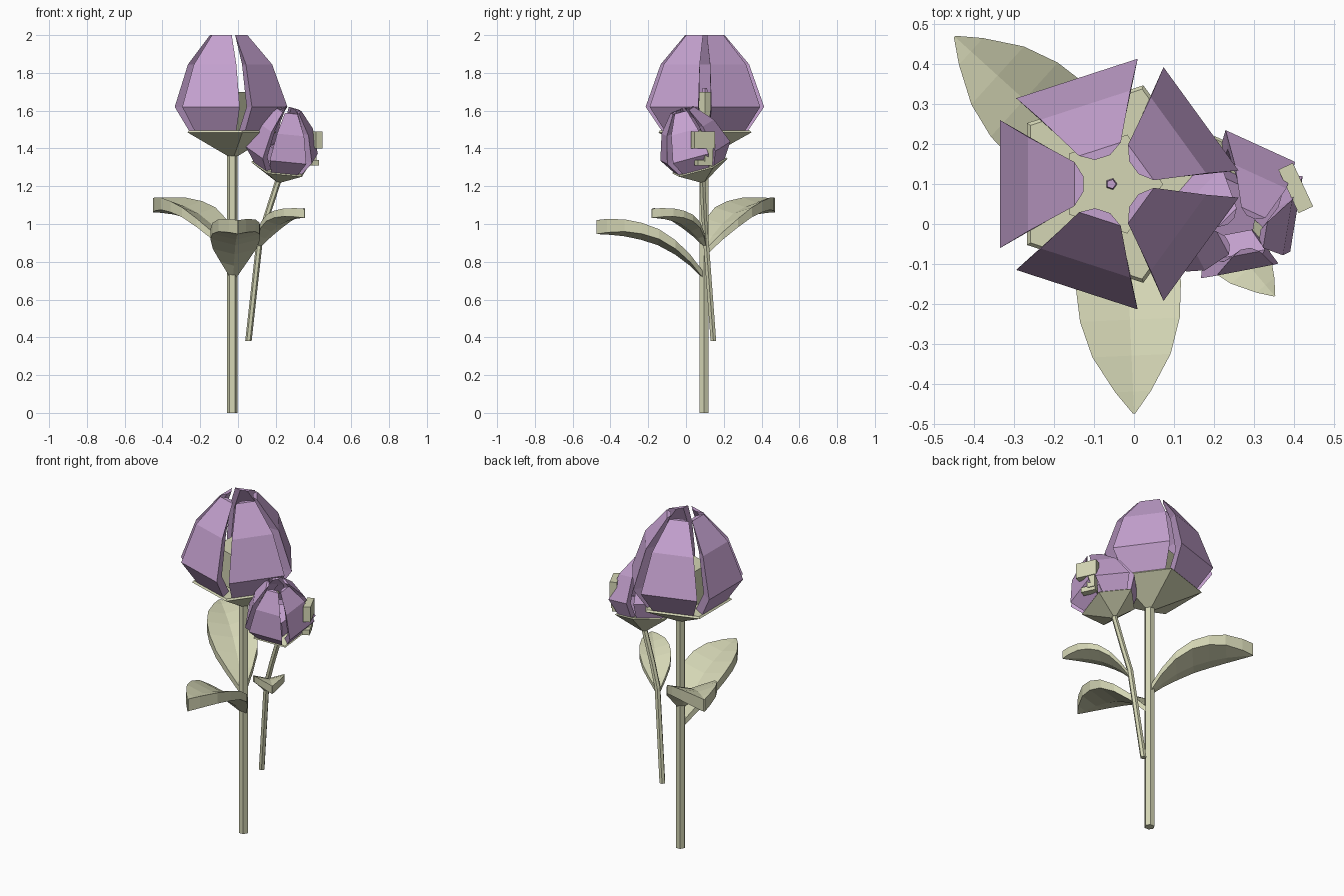
import bpy, bmesh
from math import sin, cos, radians, pi
from mathutils import Vector, Matrix

if "Cube" in bpy.data.objects:
    bpy.data.objects.remove(bpy.data.objects["Cube"])


def material(name, col):
    m = bpy.data.materials.new(name)
    m.diffuse_color = (*col, 1)
    m.use_nodes = True
    m.node_tree.nodes["Principled BSDF"].inputs["Base Color"].default_value = m.diffuse_color
    return m


PURPLE = material("petal_purple", (0.56, 0.36, 0.63))
OLIVE = material("pale_olive", (0.66, 0.67, 0.46))


def loft(name, rings, mat, matrix=Matrix()):
    """Closed solid through rings of equal point count."""
    bm = bmesh.new()
    vs = [[bm.verts.new(matrix @ Vector(p)) for p in r] for r in rings]
    n = len(rings[0])
    for a, b in zip(vs, vs[1:]):
        for i in range(n):
            j = (i + 1) % n
            bm.faces.new((a[i], a[j], b[j], b[i]))
    bm.faces.new(vs[0][::-1])
    bm.faces.new(vs[-1])
    bmesh.ops.remove_doubles(bm, verts=bm.verts, dist=1e-5)
    bmesh.ops.recalc_face_normals(bm, faces=bm.faces)
    me = bpy.data.meshes.new(name)
    bm.to_mesh(me)
    bm.free()
    me.materials.append(mat)
    ob = bpy.data.objects.new(name, me)
    bpy.context.collection.objects.link(ob)
    return ob


def ring(r, z, n=5, phase=0.0, c=(0, 0)):
    return [(c[0] + r * cos(phase + 2 * pi * i / n),
             c[1] + r * sin(phase + 2 * pi * i / n), z) for i in range(n)]


def flower(name, matrix, phase, neck, core_top, core_mat):
    # sepal cup with its corners between the petals
    gap = radians(phase + 36)
    loft(name + "_sepal", [ring(0.03, 0, 5, gap, neck), ring(0.26, 0.125, 5, gap),
                           ring(0.25, 0.135, 5, gap)], OLIVE, matrix)
    # heart of the bloom
    loft(name + "_core", [ring(0.13, 0.13, 5, gap), ring(0.13, core_top, 5, gap)],
         core_mat, matrix)
    loft(name + "_pistil", [ring(0.015, core_top, 5, gap),
                            ring(0.012, core_top + 0.02, 5, gap)], PURPLE, matrix)
    # five thick petals: height, outer radius, half width, inner radius, inner half width
    prof = [(0.13, 0.200, 0.115, 0.13, 0.075), (0.26, 0.278, 0.160, 0.21, 0.115),
            (0.485, 0.208, 0.118, 0.155, 0.08), (0.64, 0.092, 0.055, 0.07, 0.02)]
    rings = [[(ro, -wo, z), (ro, wo, z), (ri, wi, z), (ri, -wi, z)]
             for z, ro, wo, ri, wi in prof]
    for k in range(5):
        rot = Matrix.Rotation(radians(phase + 72 * k), 4, 'Z')
        loft(f"{name}_petal_{k + 1}", rings, PURPLE, matrix @ rot)


def leaf(name, base, tip, scale):
    # distance along, midrib height, half width
    prof = [(0.0, 0.04, 0.015), (0.07, 0.115, 0.07), (0.15, 0.18, 0.115),
            (0.24, 0.235, 0.132), (0.33, 0.27, 0.125), (0.42, 0.295, 0.098),
            (0.51, 0.31, 0.045), (0.565, 0.315, 0.003)]
    d = Vector((tip[0] - base[0], tip[1] - base[1], 0))
    rot = Vector((1, 0, 0)).rotation_difference(d).to_matrix().to_4x4()
    m = Matrix.Translation(base) @ rot @ Matrix.Scale(scale, 4)
    rings = []
    for h, z, w in prof:
        e = z + 0.25 * w
        t = 0.035 + 0.07 * min(h, 0.55) / 0.55 * 0.55
        rings.append([(h, -w, e), (h, 0, z), (h, w, e),
                      (h, w, e - t), (h, 0, z - t), (h, -w, e - t)])
    loft(name, rings, OLIVE, m)


def box(name, lo, hi, matrix):
    loft(name, [[(lo[0], lo[1], z), (hi[0], lo[1], z), (hi[0], hi[1], z),
                 (lo[0], hi[1], z)] for z in (lo[2], hi[2])], OLIVE, matrix)


# stems
loft("main_stem", [ring(0.028, z, 6, 0, (-0.03, 0.095)) for z in (0, 1.37)], OLIVE)
path = [(0.055, 0.145, 0.38), (0.085, 0.125, 0.65), (0.115, 0.105, 0.92),
        (0.155, 0.095, 1.05), (0.215, 0.087, 1.235)]
loft("side_stem", [ring(0.017, z, 6, 0, (x, y)) for x, y, z in path], OLIVE)

# blooms
flower("large_flower", Matrix.Translation((-0.057, 0.1, 1.36)), 36,
       (0.027, -0.005), 0.34, OLIVE)
tilt = Vector((0, 0, 1)).rotation_difference(Vector((0.06, -0.115, 0.39)))
flower("small_flower", Matrix.Translation((0.215, 0.09, 1.225))
       @ tilt.to_matrix().to_4x4() @ Matrix.Scale(0.62, 4), -80, (0, 0), 0.3, PURPLE)

# leaves
leaf("front_leaf", (-0.025, 0.09, 0.705), (0.0, -0.47), 1.0)
leaf("back_leaf", (-0.03, 0.09, 0.82), (-0.45, 0.47), 1.0)
leaf("side_leaf", (0.115, 0.1, 0.875), (0.352, -0.18), 0.65)

# small bracket-like bract on the side bloom
m = Matrix.Translation((0.405, 0.09, 1.4)) @ Matrix.Rotation(radians(25), 4, 'Z')
box("bract_plate", (-0.02, -0.06, 0.0), (0.02, 0.06, 0.09), m)
box("bract_tongue", (-0.02, 0.005, -0.07), (0.015, 0.05, 0.0), m)
box("bract_foot", (-0.03, -0.035, -0.09), (0.01, 0.05, -0.06), m)
